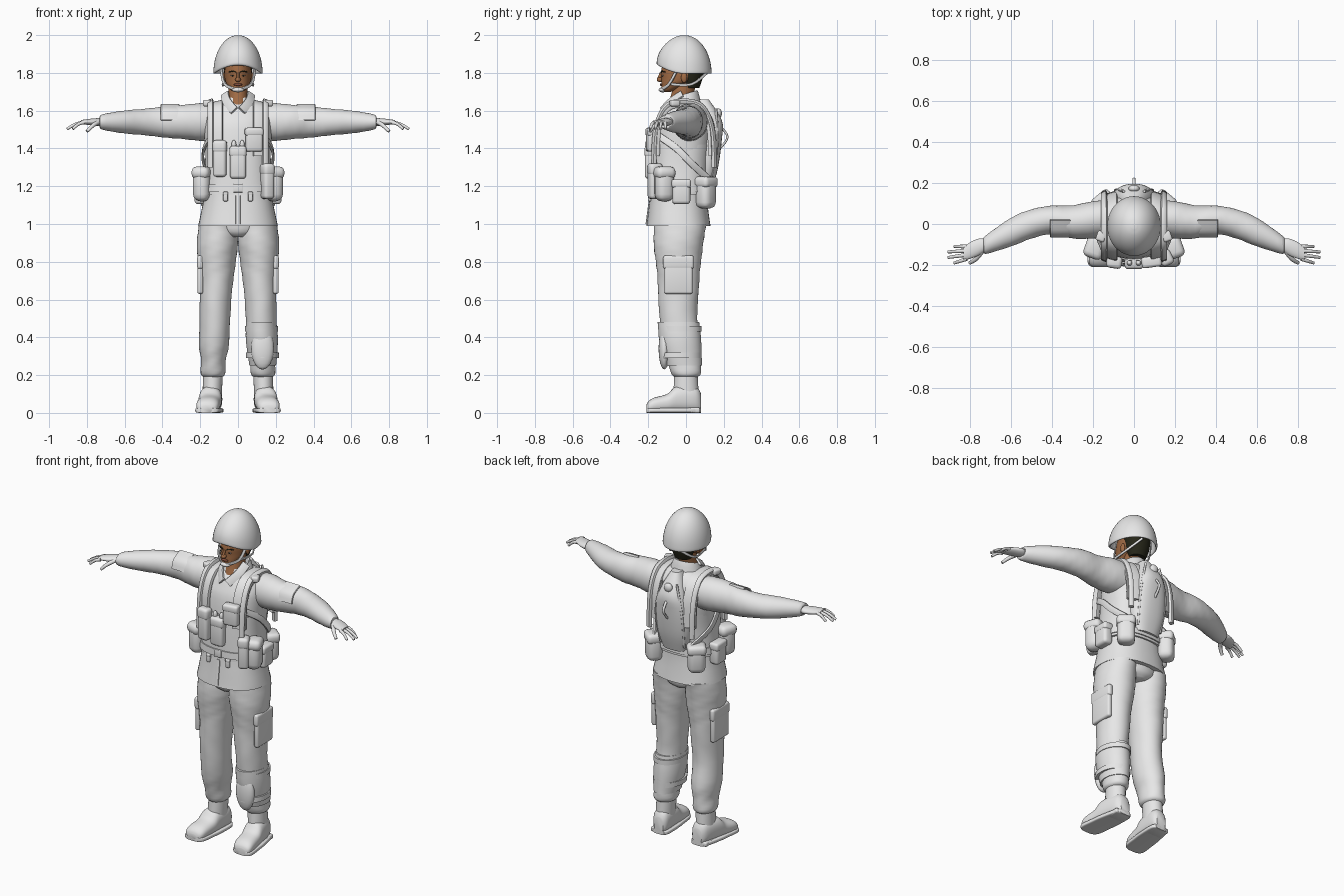
import bpy, bmesh, math
from mathutils import Vector, Matrix

if "Cube" in bpy.data.objects:
    bpy.data.objects.remove(bpy.data.objects["Cube"])


def material(name, red, green, blue):
    mat = bpy.data.materials.new(name)
    mat.use_nodes = True
    mat.diffuse_color = (red, green, blue, 1)
    mat.node_tree.nodes["Principled BSDF"].inputs["Base Color"].default_value = (red, green, blue, 1)
    return mat


grey = material("plain grey", .8, .8, .8)
skin = material("brown skin", .36, .15, .06)
lip = material("lip brown", .24, .08, .05)
dark = material("dark hair", .02, .02, .01)
white = material("eye white", .6, .5, .5)


def finish(name, bm, mat, mirror):
    """Turn a bmesh into a smooth object, optionally mirrored across x."""
    bmesh.ops.recalc_face_normals(bm, faces=bm.faces)
    mesh = bpy.data.meshes.new(name)
    bm.to_mesh(mesh)
    bm.free()
    mesh.materials.append(mat)
    obj = bpy.data.objects.new(name, mesh)
    bpy.context.collection.objects.link(obj)
    if mirror:
        obj.modifiers.new("Mirror", "MIRROR").use_mirror_merge = False
    bpy.ops.object.select_all(action="DESELECT")
    obj.select_set(True)
    bpy.context.view_layer.objects.active = obj
    bpy.ops.object.shade_smooth_by_angle(angle=math.radians(42))


def smooth_path(points, steps=4):
    """Catmull-Rom resampling of tuples of any length."""
    padded = [points[0], *points, points[-1]]
    result = []
    for before, start, end, after in zip(padded, padded[1:], padded[2:], padded[3:]):
        for step in range(steps):
            t = step / steps
            result.append([q + t / 2 * (r - p + t * (2*p - 5*q + 4*r - s + t * (3*(q - r) + s - p)))
                           for p, q, r, s in zip(before, start, end, after)])
    return result + [list(points[-1])]


def section(count, power):
    """Unit superellipse; a lower power is squarer."""
    for i in range(count):
        angle = math.tau * i / count
        yield angle, *(math.copysign(abs(f) ** power, f) for f in (math.cos(angle), math.sin(angle)))


def bridge(name, rings, mat, mirror):
    """Skin a list of point rings and close both ends."""
    bm = bmesh.new()
    loops = [[bm.verts.new(co) for co in ring] for ring in rings]
    for low, high in zip(loops, loops[1:]):
        for i in range(len(low)):
            bm.faces.new((low[i - 1], low[i], high[i], high[i - 1]))
    bm.faces.new(loops[0])
    bm.faces.new(loops[-1])
    finish(name, bm, mat, mirror)


def middle(position):
    return 0


def loft(name, rings, mat=grey, axis="z", across=middle, power=1, mirror=False, folds=0, lift=None):
    """Rings are (position on axis, centre, two radii); across gives the other centre."""
    skinned = []
    for place, centre, wide, deep in smooth_path(rings):
        ring = []
        for angle, c, s in section(40, power):
            swell = 1 + folds * math.sin(3 * angle + 55 * place) * math.sin(30 * place + angle)
            u, v = wide * c * swell, deep * s * swell
            if axis == "x":
                co = Vector((place, centre + u, across(place) + v))
            elif axis == "y":
                co = Vector((across(place) + u, place, centre + v))
            else:
                co = Vector((across(place) + u, centre + v, place))
            if lift:
                co.z += lift(co)
            ring.append(co)
        skinned.append(ring)
    bridge(name, skinned, mat, mirror)


def sweep(name, points, width, thick, centre, mat=grey, mirror=False, power=.4, taper=1):
    """Strap or tube along a path, its flat side facing away from centre."""
    path = [Vector(p) for p in smooth_path(points)]
    last = len(path) - 1
    rings = []
    for i, point in enumerate(path):
        tangent = (path[min(i + 1, last)] - path[max(i - 1, 0)]).normalized()
        normal = point - Vector(centre)
        normal = (normal - tangent * normal.dot(tangent)).normalized()
        side = tangent.cross(normal)
        size = 1 + (taper - 1) * i / last
        rings.append([point + size * (side * width * c + normal * thick * s)
                      for angle, c, s in section(12, power)])
    bridge(name, rings, mat, mirror)


def pouch(name, loc, size, turn=0, mirror=False, flap=True, soft=.3):
    """Rounded gear pouch with an overlapping lid."""
    bm = bmesh.new()
    wide, deep, tall = size
    parts = [(size, 0)]
    if flap:
        parts.append(((wide * 1.08, deep * 1.08, tall * .36), tall * .34))
    for dims, up in parts:
        cube = bmesh.ops.create_cube(bm, size=1)["verts"]
        bmesh.ops.scale(bm, vec=dims, verts=cube)
        bmesh.ops.translate(bm, vec=(0, 0, up), verts=cube)
        edges = list({edge for vert in cube for edge in vert.link_edges})
        bmesh.ops.bevel(bm, geom=edges, offset=soft * min(dims), segments=3, profile=.5, affect="EDGES")
    bm.transform(Matrix.Translation(loc) @ Matrix.Rotation(math.radians(turn), 4, "Z"))
    finish(name, bm, grey, mirror)


def ball(name, loc, radii, mat=grey, mirror=False):
    bm = bmesh.new()
    bmesh.ops.create_uvsphere(bm, u_segments=20, v_segments=12, radius=1)
    bm.transform(Matrix.Translation(loc) @ Matrix.Diagonal((*radii, 1)))
    finish(name, bm, mat, mirror)


# Jacket and collar
loft("jacket", [(.99, -.04, .21, .17), (1.15, -.04, .18, .15), (1.3, -.03, .17, .15), (1.5, -.01, .18, .15),
                (1.58, 0, .17, .13), (1.63, 0, .13, .1), (1.66, 0, .06, .06)], power=.85, folds=.006)
loft("collar", [(1.62, -.01, .1, .09), (1.69, -.01, .07, .07), (1.65, -.01, .06, .06)],
     lift=lambda co: .3 * co.y)
sweep("collar_flaps", [(.07, -.02, 1.69), (.06, -.08, 1.65), (.02, -.13, 1.6)], .024, .006,
      (0, 0, 1.6), mirror=True)
sweep("jacket_placket", [(0, -.21, 1), (0, -.19, 1.15)], .012, .004, (0, 0, 1))

# Sleeves and their pockets
def arm_height(x):
    return 1.54


loft("sleeves", [(.1, .03, .09, .09), (.2, .02, .09, .1), (.3, .01, .08, .09), (.4, .02, .07, .08), (.5, 0, .07, .07),
                 (.6, -.04, .07, .06), (.72, -.1, .045, .04), (.73, -.1, .03, .02)],
     axis="x", across=arm_height, mirror=True, folds=.025)
sweep("sleeve_pockets", [(.36, .02, 1.63), (.36, -.04, 1.6), (.36, -.06, 1.55)], .05, .007,
      (.36, 0, 1.54), mirror=True)

# Hands
loft("palms", [(.71, -.1, .02, .02), (.75, -.11, .04, .02), (.8, -.13, .04, .015), (.83, -.145, .03, .01)],
     axis="x", across=arm_height, mirror=True)
for finger, (title, reach) in enumerate(dict(index=.06, middle=.09, ring=.09, little=.06).items()):
    knuckle = Vector((.815, .02 * finger - .17, 1.538))
    tip = knuckle + Vector((reach, .007 * finger - .02, -.035))
    bend = knuckle.lerp(tip, .5) + Vector((0, 0, .008))
    sweep(title + "_fingers", [knuckle, bend, tip], .01, .01, (.8, -.1, 1), mirror=True, power=1, taper=.7)
sweep("thumbs", [(.74, -.13, 1.54), (.77, -.17, 1.52), (.8, -.19, 1.49)], .014, .013,
      (.75, -.1, 1), mirror=True, power=1, taper=.6)

# Trousers
def leg_line(z):
    return .14 - .035 * z


loft("trouser_legs", [(.19, 0, .05, .06), (.21, 0, .065, .08), (.28, -.01, .065, .09), (.36, -.02, .08, .1),
                      (.5, -.04, .08, .1), (.7, -.04, .09, .11), (.8, -.04, .1, .12), (.9, -.04, .11, .13),
                      (1, -.03, .1, .14)], across=leg_line, mirror=True, folds=.022)
loft("trouser_seat", [(.93, -.03, .06, .1), (.96, -.03, .14, .13), (1.03, -.03, .17, .14)])
pouch("cargo_pockets", (.2, -.04, .73), (.03, .15, .2), mirror=True, soft=.4)

# Knee pad on the left leg only
ball("knee_pad_shell", (.13, -.115, .34), (.06, .03, .11))
loft("knee_pad_sleeve", [(.25, -.01, .07, .095), (.38, -.03, .085, .11), (.48, -.04, .08, .11)],
     across=leg_line, folds=.01)
for z in (.29, .43):
    loft("knee_pad_strap", [(z, -.03, .087, .112), (z + .03, -.03, .087, .112)], across=leg_line)

# Boots
def foot_line(y):
    return .14 - .12 * y


foot = [(.08, .03, .05), (.05, .05, .07), (-.05, .06, .07), (-.1, .06, .05), (-.17, .06, .04),
        (-.2, .05, .03), (-.21, .03, .02)]
loft("boot_feet", [(y, tall, wide, tall) for y, wide, tall in foot],
     axis="y", across=foot_line, mirror=True, power=.85)
loft("boot_soles", [(y, .013, wide + .006, .013) for y, wide, tall in foot],
     axis="y", across=foot_line, mirror=True, power=.4)
loft("boot_shafts", [(.05, 0, .05, .07), (.23, 0, .053, .06)], across=leg_line, mirror=True)
pouch("boot_heels", (.14, .035, .014), (.1, .08, .028), mirror=True, flap=False)

# Head and face
loft("neck", [(1.6, -.03, .06, .08), (1.68, -.02, .05, .06), (1.76, 0, .05, .06)], skin)
loft("head", [(1.7, -.1, .02, .02), (1.71, -.09, .04, .04), (1.74, -.06, .06, .07), (1.77, -.03, .07, .1),
              (1.82, -.02, .07, .11), (1.92, -.02, .05, .08)], skin)
loft("hair", [(1.72, .03, .05, .04), (1.78, .03, .07, .06), (1.87, .03, .08, .07)], dark)
ball("ears", (.074, -.01, 1.775), (.01, .016, .028), skin, True)
ball("nose", (0, -.138, 1.764), (.015, .016, .013), skin)
sweep("nose_bridge", [(0, -.13, 1.8), (0, -.145, 1.766)], .007, .009, (0, 0, 1.77), skin, power=1)
ball("lips", (0, -.13, 1.738), (.023, .009, .007), lip)
ball("eyes", (.029, -.122, 1.786), (.012, .005, .004), white, True)
ball("irises", (.029, -.126, 1.786), (.005, .002, .004), dark, True)
sweep("eyebrows", [(.012, -.132, 1.803), (.028, -.126, 1.809), (.048, -.11, 1.804)], .003, .003,
      (0, 0, 1.8), dark, True)


# Helmet shell with a hollow inside and raised front rim
def dome(scale):
    for step in range(9):
        rise, spread = math.sin(step * math.pi / 17), math.cos(step * math.pi / 17)
        yield 1.8 + .2 * scale * rise, -.01, .13 * scale * spread, .145 * scale * spread


loft("helmet", list(dome(.92))[::-1] + list(dome(1)),
     lift=lambda co: max(0, -co.y) ** 2 * 10 * (2 - co.z))
sweep("chin_straps", [(.09, -.04, 1.83), (.07, -.09, 1.74), (0, -.137, 1.71)], .008, .004,
      (0, 0, 1.75), mirror=True)
ball("chin_cup", (0, -.123, 1.71), (.032, .022, .013))
sweep("nape_straps", [(.07, -.08, 1.74), (.08, .03, 1.74), (.03, .11, 1.8)], .007, .004,
      (0, 0, 1.75), mirror=True)

# Load vest, belt and webbing
loft("vest_body", [(1.155, -.035, .19, .155), (1.3, -.03, .175, .155), (1.42, -.02, .173, .157)], power=.82)
loft("belt", [(1.17, -.035, .195, .162), (1.21, -.035, .19, .16)], power=.82)
pouch("belt_buckle", (0, -.195, 1.19), (.05, .014, .045), flap=False)
pouch("vest_clips", (.066, -.193, 1.145), (.025, .018, .05), mirror=True)


def over_shoulder(name, x, reach, low, top, width):
    """Strap arching from chest to back over the shoulder."""
    arch = [(x, -reach * c - .01, low + (top - low) * max(s, 0)) for angle, c, s in section(20, .7)][:11]
    sweep(name, arch, width, .012, (.07, 0, 1.45), mirror=True)


over_shoulder("vest_shoulders", .12, .15, 1.36, 1.637, .042)
over_shoulder("shoulder_webbing", .145, .16, 1.3, 1.65, .015)
sweep("side_straps", [(.14, -.15, 1.47), (.18, -.05, 1.4), (.18, .03, 1.32), (.12, .13, 1.23)],
      .018, .007, (0, 0, 1.35), mirror=True)
pouch("shoulder_buckles", (.16, -.06, 1.64), (.045, .05, .035), 20, True, False)

# Chest and hip pouches
pouch("radio_pouch", (0, -.19, 1.325), (.085, .056, .17))
ball("radio_knobs", (.022, -.19, 1.42), (.013, .013, .024), mirror=True)
pouch("magazine_pouch", (-.096, -.186, 1.345), (.07, .055, .19), -8)
pouch("chest_pouch", (.085, -.184, 1.445), (.09, .05, .125), 8)
pouch("tool_pouch", (.155, -.165, 1.225), (.06, .07, .185), 25)
pouch("canteen_pouches", (.19, -.115, 1.21), (.09, .1, .18), 20, True, soft=.42)
pouch("side_pouches", (.2, -.025, 1.17), (.06, .095, .13), mirror=True)
pouch("rear_pouches", (.145, .105, 1.165), (.1, .09, .165), -40, True, soft=.36)

# Water carrier on the back
loft("back_carrier", [(1.19, .09, .08, .05), (1.3, .1, .11, .07), (1.45, .11, .11, .08), (1.55, .11, .08, .08),
                      (1.66, .08, .03, .04)], power=.8)
ball("carrier_cap", (0, .172, 1.585), (.027, .018, .027))
sweep("carrier_loop", [(0, .18, 1.52), (0, .22, 1.46), (0, .18, 1.4)], .008, .006, (0, 0, 1.45), power=1)
sweep("carrier_seams", [(.05, .16, 1.61), (.09, .165, 1.42), (.08, .13, 1.22)], .006, .006,
      (0, 0, 1.42), mirror=True)
